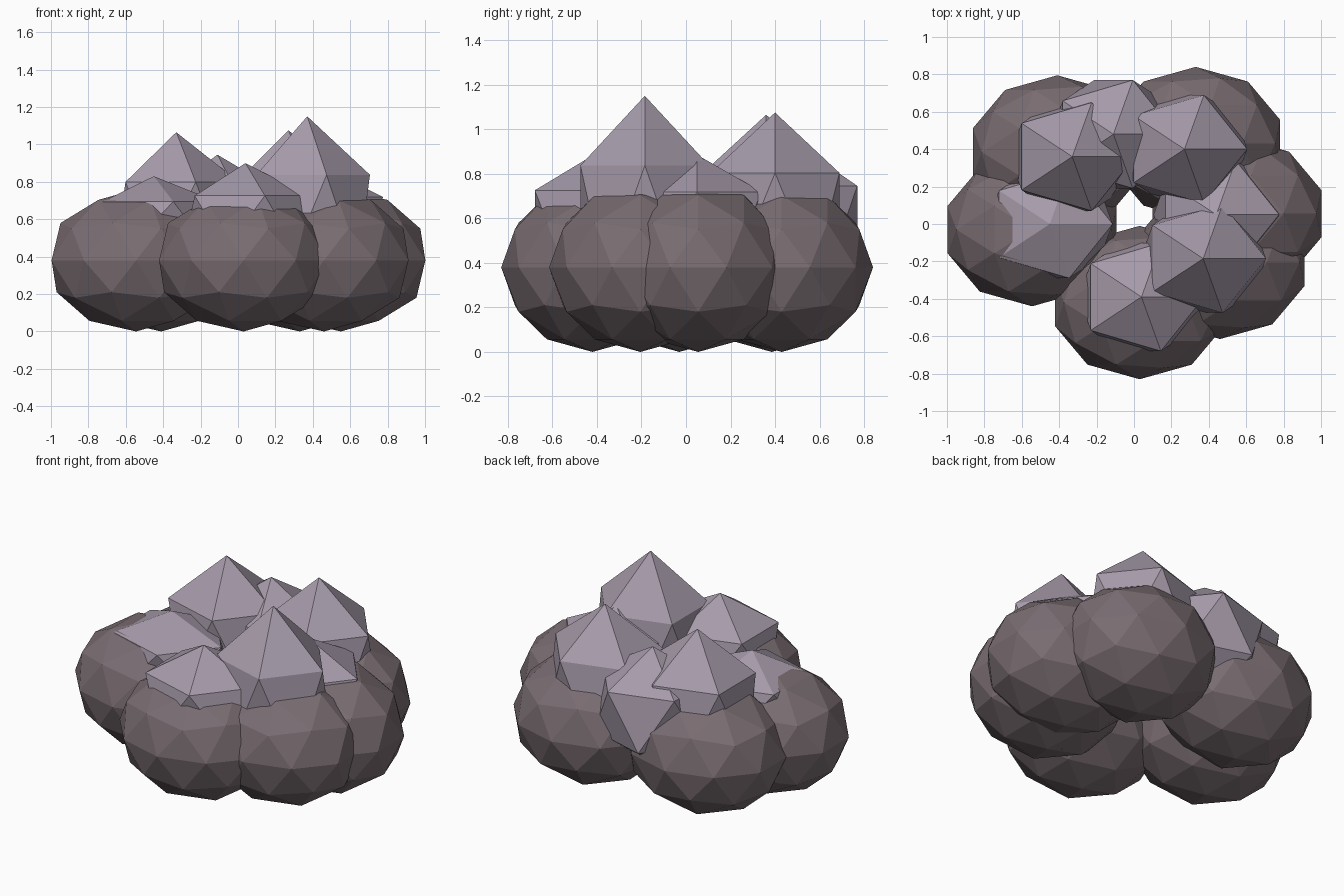
import bpy

if "Cube" in bpy.data.objects:
    bpy.data.objects.remove(bpy.data.objects["Cube"])


def flat_colour(name, rgb):
    m = bpy.data.materials.new(name)
    m.diffuse_color = (*rgb, 1)
    m.use_nodes = True
    m.node_tree.nodes["Principled BSDF"].inputs["Base Color"].default_value = m.diffuse_color
    return m


def faceted_ball(name, detail, centre, radii, material):
    """Flat-shaded icosphere stretched to three radii."""
    bpy.ops.mesh.primitive_ico_sphere_add(subdivisions=detail, radius=1, location=centre)
    ob = bpy.context.object
    ob.name = name
    ob.scale = radii
    bpy.ops.object.transform_apply(location=False, rotation=False, scale=True)
    ob.data.materials.append(material)


dark_rock = flat_colour("dark_rock", (0.19, 0.15, 0.165))
pale_ore = flat_colour("pale_ore", (0.38, 0.325, 0.40))

# Ring of rounded boulders: x, y
boulders = {
    "left": (-0.545, -0.03),
    "back_left": (-0.41, 0.385),
    "back_right": (0.33, 0.43),
    "right": (0.55, 0.055),
    "front_right": (0.46, -0.205),
    "front": (0.03, -0.42),
}
for side, (x, y) in boulders.items():
    faceted_ball("boulder_" + side, 2, (x, y, 0.38), (0.475, 0.41, 0.38), dark_rock)

# Pointed chunks sunk into the boulders: x, y, height of the tip
chunks = {
    "left": (-0.45, 0.0, 0.83),
    "back_left": (-0.33, 0.36, 1.065),
    "back": (-0.11, 0.48, 0.945),
    "back_right": (0.27, 0.40, 1.075),
    "right": (0.44, 0.05, 0.885),
    "front_right": (0.37, -0.185, 1.15),
    "front": (0.04, -0.39, 0.90),
}
MID = 0.585
for side, (x, y, tip) in chunks.items():
    faceted_ball("chunk_" + side, 1, (x, y, MID), (0.375, 0.34, tip - MID), pale_ore)
